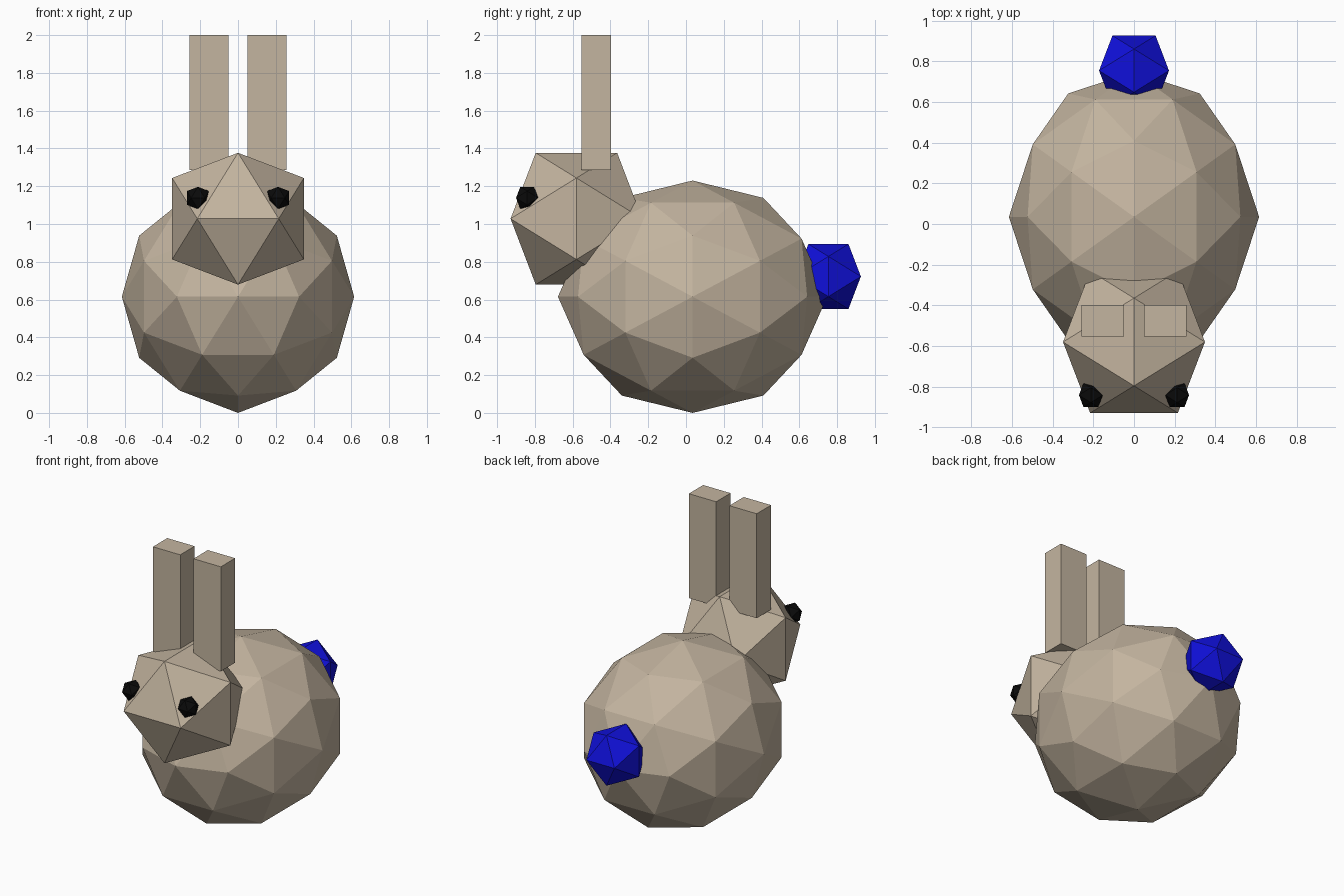
import bpy
import bmesh
from mathutils import Vector

if "Cube" in bpy.data.objects:
    bpy.data.objects.remove(bpy.data.objects["Cube"])


def material(name, rgb):
    m = bpy.data.materials.new(name)
    m.diffuse_color = (*rgb, 1)
    m.use_nodes = True
    m.node_tree.nodes["Principled BSDF"].inputs["Base Color"].default_value = m.diffuse_color
    return m


FUR = material("tan fur", (0.55, 0.46, 0.35))
BLUE = material("blue tail", (0.005, 0.005, 0.70))
BLACK = material("black eye", (0.003, 0.003, 0.003))
PHI = (1 + 5 ** 0.5) / 2


def finish(bm, name, mat):
    bmesh.ops.recalc_face_normals(bm, faces=bm.faces)
    mesh = bpy.data.meshes.new(name)
    bm.to_mesh(mesh)
    bm.free()
    mesh.materials.append(mat)
    bpy.context.collection.objects.link(bpy.data.objects.new(name, mesh))


def faceted_ball(name, centre, radii, mat, split=False):
    """Icosahedron with edge midpoints on the axes, optionally split once."""
    bm = bmesh.new()
    for a in (-1, 1):
        for b in (-PHI, PHI):
            for co in ((b, 0, a), (0, a, b), (a, b, 0)):
                bm.verts.new(co)
    bmesh.ops.convex_hull(bm, input=bm.verts)
    if split:
        bmesh.ops.subdivide_edges(bm, edges=bm.edges[:], cuts=1, use_grid_fill=True)
    for v in bm.verts:
        n = v.co.normalized()
        v.co = Vector(centre) + Vector([n[i] * radii[i] for i in range(3)])
    finish(bm, name, mat)


def box(name, low, high, mat):
    bm = bmesh.new()
    bmesh.ops.create_cube(bm, size=1)
    for v in bm.verts:
        v.co = [(low[i] + high[i]) / 2 + v.co[i] * (high[i] - low[i]) for i in range(3)]
    finish(bm, name, mat)


# Body, head and tail
faceted_ball("body", (0, 0.035, 0.615), (0.615, 0.713, 0.615), FUR, split=True)
faceted_ball("head", (0, -0.58, 1.028), (0.41, 0.41, 0.41), FUR)
faceted_ball("tail", (0, 0.754, 0.722), (0.202, 0.202, 0.202), BLUE)

# Eyes and ears on both sides
for side, s in (("left", -1), ("right", 1)):
    faceted_ball(side + "_eye", (s * 0.212, -0.841, 1.138), (0.069,) * 3, BLACK)
    xs = sorted((s * 0.05, s * 0.257))
    box(side + "_ear", (xs[0], -0.553, 1.285), (xs[1], -0.398, 2.0), FUR)
